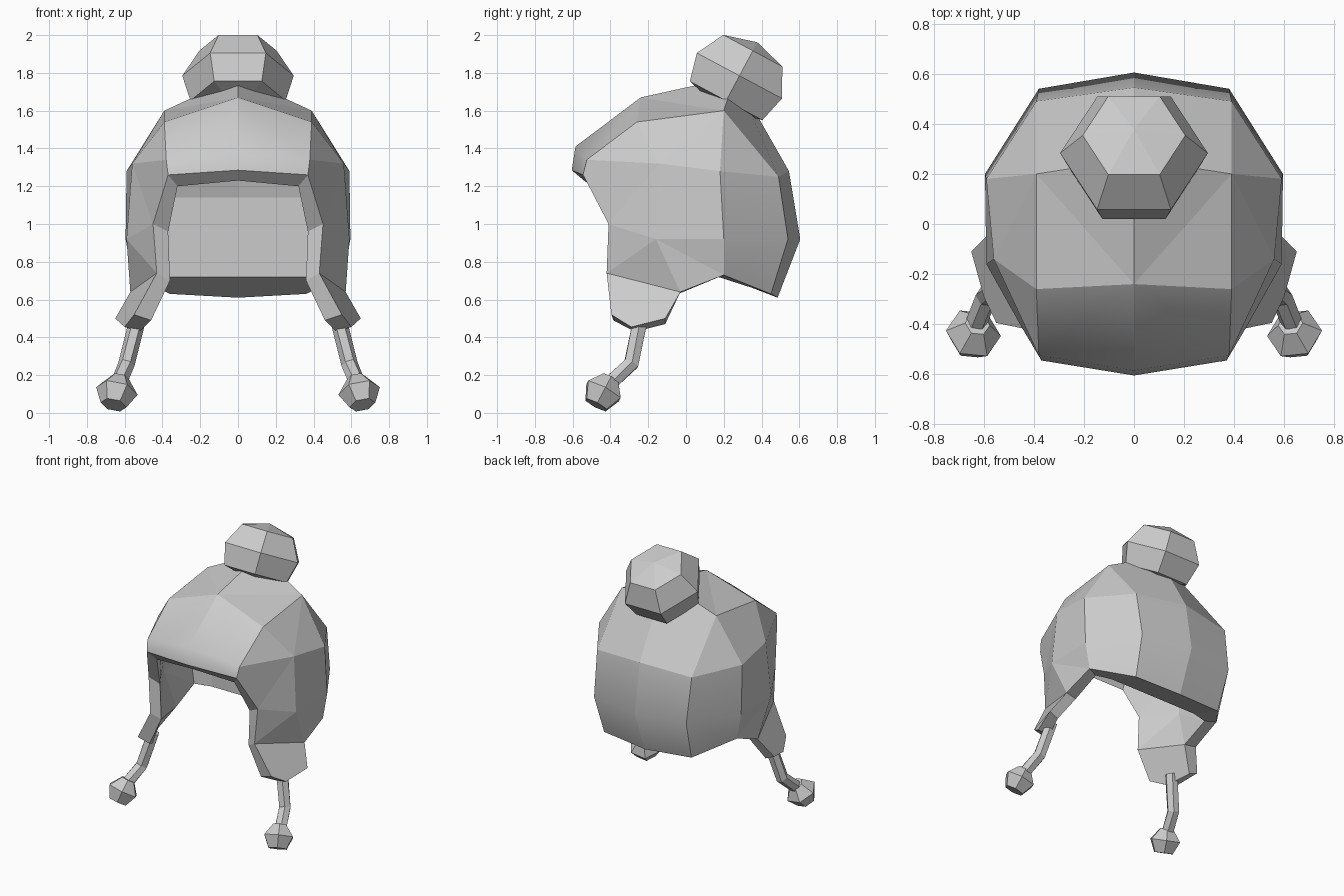
import bpy, bmesh
from math import pi, sin, cos
from mathutils import Vector

cube = bpy.data.objects.get("Cube")
if cube:
    bpy.data.objects.remove(cube)

wool = bpy.data.materials.new("grey_wool")
wool.use_nodes = True
GREY = (0.6, 0.6, 0.6, 1)
wool.diffuse_color = GREY
wool.node_tree.nodes["Principled BSDF"].inputs["Base Color"].default_value = GREY


def make_object(name, bm):
    mesh = bpy.data.meshes.new(name)
    bm.to_mesh(mesh)
    bm.free()
    mesh.materials.append(wool)
    obj = bpy.data.objects.new(name, mesh)
    bpy.context.collection.objects.link(obj)
    return obj


def ring_stack(name, centres, radii, axes, sides):
    """Loft closed rings of given radii, each facing its own axis."""
    bm = bmesh.new()
    rings = []
    for centre, radius, axis in zip(centres, radii, axes):
        axis = Vector(axis).normalized()
        across = Vector((1, 0, 0))
        across = (across - axis * across.dot(axis)).normalized()
        other = axis.cross(across)
        ring = []
        for i in range(sides):
            a = 2 * pi * i / sides
            offset = (across * cos(a) + other * sin(a)) * radius
            ring.append(bm.verts.new(Vector(centre) + offset))
        rings.append(ring)
    for low, high in zip(rings, rings[1:]):
        for i in range(sides):
            j = (i + 1) % sides
            bm.faces.new((low[i], low[j], high[j], high[i]))
    bm.faces.new(rings[0])
    bm.faces.new(rings[-1])
    bmesh.ops.recalc_face_normals(bm, faces=bm.faces)
    return make_object(name, bm)


def mirror_x(obj):
    mod = obj.modifiers.new("mirror", "MIRROR")
    mod.use_clip = True


# Left half of the cap's outer surface, as named corner points
outer = dict(
    apex=(0, .26, 1.78), crown_front=(0, -.24, 1.67),
    crown_side=(.39, .2, 1.6), brow=(.39, -.26, 1.54),
    brim_mid=(0, -.585, 1.41), brim_corner=(.38, -.525, 1.34),
    lip_mid=(0, -.605, 1.285), lip_corner=(.37, -.545, 1.26),
    temple=(.56, -.14, 1.32), cheek=(.59, -.16, .92),
    side_high=(.59, .18, 1.28), side_mid=(.595, .2, .92), side_low=(.56, .2, .73),
    back_high=(0, .545, 1.28), back_mid=(0, .605, .92), back_low=(0, .485, .61),
    corner_high=(.39, .49, 1.25), corner_mid=(.38, .54, .92), corner_low=(.36, .45, .63),
    edge_mid=(.45, -.41, 1.0), jaw=(.43, -.42, .74), flap_back=(.57, -.03, .64),
    tip_front=(.55, -.395, .52), tip_low=(.6, -.29, .455), tip_back=(.65, -.11, .5),
)
# Lining: a flat wall behind the head, thick brim and flap edges
lining = dict(
    apex=(0, .1, 1.6), crown_side=(.31, .07, 1.47),
    brim_mid=(0, -.5, 1.3), brim_corner=(.31, -.46, 1.26),
    lip_mid=(0, -.54, 1.23), lip_corner=(.32, -.5, 1.2),
    back_high=(0, .2, 1.14), back_mid=(0, .2, .93), back_low=(0, .2, .72),
    corner_high=(.36, .2, 1.14), corner_mid=(.36, .2, .93), corner_low=(.36, .2, .72),
    side_low=(.48, .17, .72), edge_mid=(.37, -.39, .96), jaw=(.36, -.39, .7),
    flap_back=(.48, -.04, .63), tip_front=(.46, -.385, .49),
    tip_low=(.52, -.27, .43), tip_back=(.58, -.11, .47),
)
panels = [
    # crown
    "apex crown_side crown_front",
    "crown_side brow crown_front",
    "apex back_high corner_high crown_side",
    "crown_side corner_high side_high",
    "crown_side side_high temple",
    "crown_side temple brow",
    # brim
    "crown_front brow brim_corner brim_mid",
    "brim_mid brim_corner lip_corner lip_mid",
    "brow temple brim_corner",
    # side
    "temple edge_mid lip_corner brim_corner",
    "temple cheek edge_mid",
    "temple side_high side_mid cheek",
    "cheek jaw edge_mid",
    "cheek side_mid side_low",
    "cheek side_low flap_back",
    # ear flap
    "cheek flap_back jaw",
    "jaw flap_back tip_back tip_low tip_front",
    # back
    "back_high back_mid corner_mid corner_high",
    "back_mid back_low corner_low corner_mid",
    "corner_high corner_mid side_mid side_high",
    "corner_mid corner_low side_low side_mid",
]
bm = bmesh.new()
skin = {key: bm.verts.new(co) for key, co in outer.items()}
for panel in panels:
    bm.faces.new([skin[key] for key in panel.split()])
bmesh.ops.recalc_face_normals(bm, faces=bm.faces)
bm.faces.ensure_lookup_table()
if bm.faces[0].normal.z < 0:
    bmesh.ops.reverse_faces(bm, faces=bm.faces)
bm.normal_update()
# The back panels and brim are soft, with creases between columns
for face in bm.faces:
    centre = face.calc_center_median()
    back = centre.y > .3 and centre.z < 1.2
    brim = centre.y < -.35 and centre.x < .3
    face.smooth = back or brim
for edge in bm.edges:
    a, b = (v.co for v in edge.verts)
    edge.smooth = abs(a.z - b.z) < .15

# Lining faces and the rim that joins them to the outside
open_edges = [e for e in bm.edges if e.is_boundary and any(v.co.x > 0 for v in e.verts)]
outside = list(bm.faces)
inner = {}
for key, vert in skin.items():
    co = Vector(lining.get(key, vert.co - vert.normal * .08))
    if vert.co.x == 0:
        co.x = 0
    inner[vert] = bm.verts.new(co)
for face in outside:
    bm.faces.new([inner[v] for v in reversed(face.verts)])
for edge in open_edges:
    loop = edge.link_loops[0]
    a, b = loop.vert, loop.link_loop_next.vert
    bm.faces.new((b, a, inner[a], inner[b]))
cap = make_object("cap_with_ear_flaps", bm)
mirror_x(cap)

# Faceted pompom, tipped toward the back
axis = Vector((0, .47, .88))
middle = Vector((0, .283, 1.785))
heights = (-.18, -.15, 0, .15, .2)
ring_stack("pompom", [middle + axis * h for h in heights],
           (.12, .252, .295, .205, .005), [axis] * len(heights), 6)

# Cords hanging from the flaps
cord = ring_stack("cords", [(.53, -.24, .5), (.59, -.29, .26), (.635, -.41, .15)],
                  (.044, .044, .044), [(.2, -.1, -1), (.25, -.4, -.8), (.3, -.7, -.6)], 6)
mirror_x(cord)

# Tassels at the cord ends
down = Vector((.2, -.45, -.85)).normalized()
start = Vector((.625, -.4, .185))
steps = (0, .08, .165)
tassel = ring_stack("tassels", [start + down * s for s in steps],
                    (.05, .112, .07), [down] * len(steps), 6)
mirror_x(tassel)
